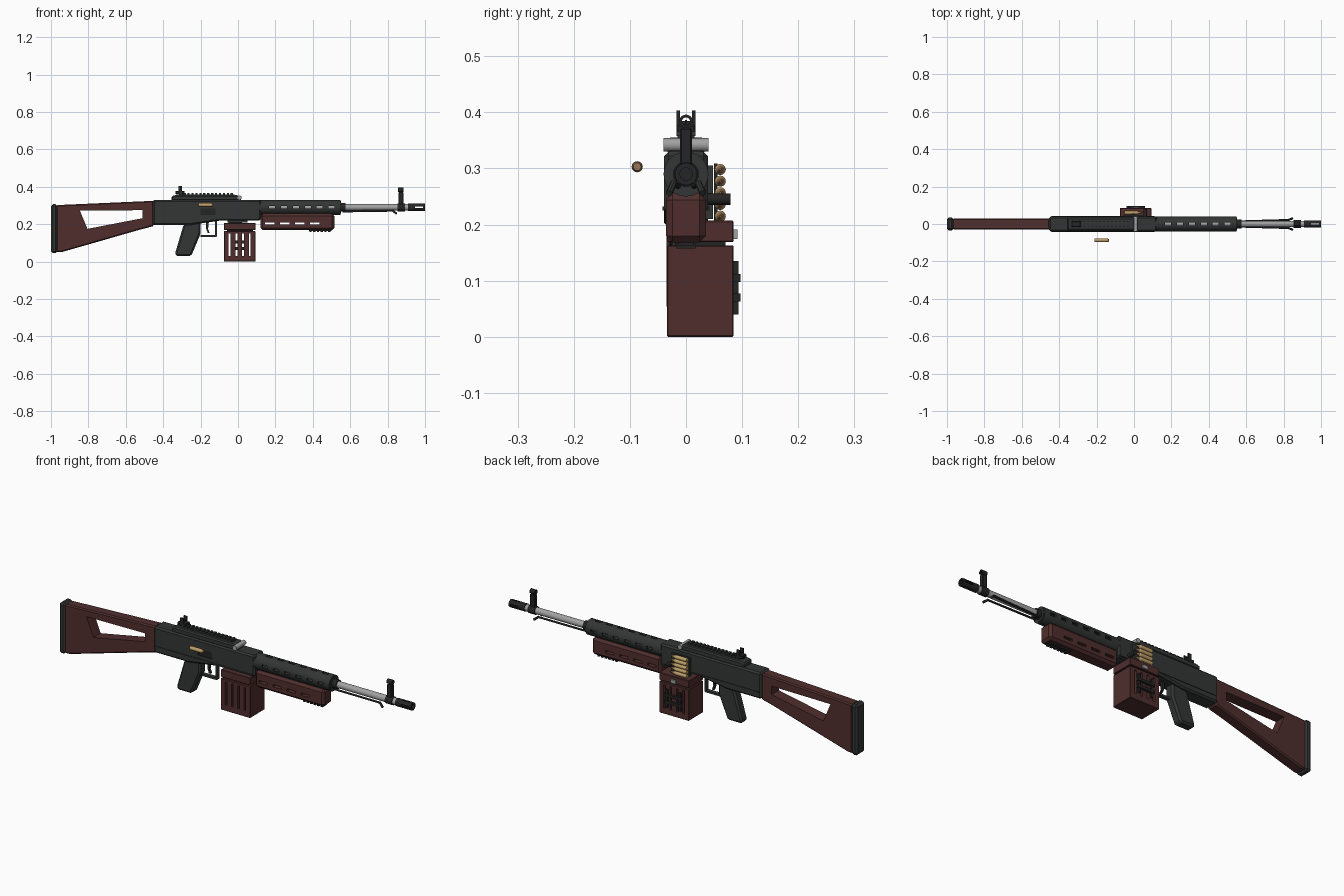
import bpy, bmesh, math
from mathutils import Vector

cube = bpy.data.objects.get("Cube")
if cube:
    bpy.data.objects.remove(cube, do_unlink=True)


def material(name, r, g, b):
    m = bpy.data.materials.new(name)
    m.use_nodes = True
    m.diffuse_color = (r, g, b, 1)
    m.node_tree.nodes["Principled BSDF"].inputs["Base Color"].default_value = (r, g, b, 1)
    return m


GUN = material("gunmetal", .033, .035, .035)
BLACK = material("black", .018, .018, .018)
RED = material("dark red", .08, .027, .027)
STEEL = material("steel", .36, .36, .36)
BRASS = material("brass", .52, .35, .14)
COPPER = material("copper", .32, .18, .10)


def finish(name, bm, mat, bevel=0, smooth=False):
    bmesh.ops.recalc_face_normals(bm, faces=bm.faces)
    mesh = bpy.data.meshes.new(name)
    bm.to_mesh(mesh)
    bm.free()
    ob = bpy.data.objects.new(name, mesh)
    bpy.context.collection.objects.link(ob)
    mesh.materials.append(mat)
    bpy.ops.object.select_all(action="DESELECT")
    ob.select_set(True)
    bpy.context.view_layer.objects.active = ob
    if bevel:
        mod = ob.modifiers.new("Bevel", "BEVEL")
        mod.width, mod.segments = bevel, 1
        bpy.ops.object.modifier_apply(modifier=mod.name)
    if smooth:
        bpy.ops.object.shade_smooth_by_angle(angle=math.radians(35))
    return ob


def box(name, x, y, z, mat, bevel=0):
    """Box from (low, high) pairs on each axis."""
    bm = bmesh.new()
    bmesh.ops.create_cube(bm, size=1)
    for v in bm.verts:
        v.co = [(r[0] + r[1]) / 2 + c * (r[1] - r[0]) for r, c in zip((x, y, z), v.co)]
    return finish(name, bm, mat, bevel)


def prism(name, outline, y, mat, bevel=0):
    """Side outline in x, z extruded between two y values."""
    bm = bmesh.new()
    face = bm.faces.new([bm.verts.new((px, y[0], pz)) for px, pz in outline])
    ext = bmesh.ops.extrude_face_region(bm, geom=[face])["geom"]
    moved = [g for g in ext if isinstance(g, bmesh.types.BMVert)]
    bmesh.ops.translate(bm, verts=moved, vec=(0, y[1] - y[0], 0))
    return finish(name, bm, mat, bevel)


def rod(name, a, b, r, mat, r2=None, sides=20):
    a, b = Vector(a), Vector(b)
    bm = bmesh.new()
    bmesh.ops.create_cone(bm, cap_ends=True, segments=sides, radius1=r,
                          radius2=r if r2 is None else r2, depth=(b - a).length)
    bm.transform(Vector((0, 0, 1)).rotation_difference(b - a).to_matrix().to_4x4())
    bmesh.ops.translate(bm, verts=bm.verts, vec=(a + b) / 2)
    return finish(name, bm, mat, smooth=True)


def cut(ob, cutters):
    for c in cutters:
        mod = ob.modifiers.new("Cut", "BOOLEAN")
        mod.operation, mod.solver, mod.object = "DIFFERENCE", "EXACT", c
        bpy.context.view_layer.objects.active = ob
        bpy.ops.object.modifier_apply(modifier=mod.name)
        bpy.data.objects.remove(c, do_unlink=True)
    return ob


AXIS = .29  # bore height

# Skeleton stock and butt pad
stock = prism("stock", [(-.97, .302), (-.45, .325), (-.45, .19), (-.52, .172), (-.945, .05), (-.97, .05)],
              (-.029, .029), RED, .006)
cut(stock, [prism("stock_hole", [(-.845, .272), (-.51, .275), (-.51, .232), (-.805, .175)],
                  (-.1, .1), RED)])
box("butt_pad", (-1, -.965), (-.035, .035), (.045, .307), GUN, .01)

# Receiver, side plates and ejection port
receiver = prism("receiver", [(-.455, .33), (.122, .33), (.122, .22), (-.09, .22), (-.26, .195), (-.455, .195)],
                 (-.039, .039), GUN, .008)
cut(receiver, [box("port_cutter", (-.2, -.12), (-.06, -.03), (.25, .285), GUN)])
box("bolt", (-.2, -.12), (-.035, -.029), (.25, .285), BLACK)
box("receiver_rib", (-.44, .11), (-.042, .042), (.225, .232), GUN)

# Top cover, hinge and toothed rail
prism("top_cover", [(-.355, .325), (-.355, .35), (-.335, .355), (.0, .355), (.02, .325)],
      (-.034, .034), GUN, .006)
rod("cover_hinge", (.008, -.04, .342), (.008, .04, .342), .012, STEEL)
box("top_rail", (-.315, -.02), (-.015, .015), (.353, .36), GUN)
for i in range(14):
    x = -.312 + i * .021
    box("rail_tooth", (x, x + .012), (-.017, .017), (.358, .366), GUN)

# Rear sight
box("rear_sight_base", (-.335, -.285), (-.017, .017), (.36, .378), BLACK, .003)
for s in (-1, 1):
    box("rear_sight_ear", (-.318, -.3), (s * .014 - .003, s * .014 + .003), (.37, .403), BLACK)
box("rear_sight_leaf", (-.312, -.306), (-.012, .012), (.375, .385), BLACK)

# Grip, trigger and guard
prism("grip", [(-.29, .2), (-.2, .215), (-.2, .15), (-.25, .03), (-.335, .03), (-.333, .055)],
      (-.025, .025), GUN, .009)
box("guard_bottom", (-.2, -.115), (-.01, .01), (.132, .142), GUN)
box("guard_front", (-.122, -.112), (-.01, .01), (.135, .222), GUN)
prism("trigger", [(-.172, .22), (-.155, .22), (-.16, .175), (-.152, .153), (-.162, .153), (-.17, .175)],
      (-.006, .006), BLACK)

# Slotted barrel shroud
shroud = rod("barrel_shroud", (.11, 0, AXIS), (.548, 0, AXIS), .04, GUN, sides=24)
cutters = [rod("bore_cutter", (.13, 0, AXIS), (.6, 0, AXIS), .031, GUN, sides=24)]
for i in range(6):
    x = .165 + i * .064
    cutters.append(box("side_slot", (x, x + .032), (-.1, .1), (AXIS - .007, AXIS + .007), GUN))
    cutters.append(box("top_slot", (x, x + .032), (-.007, .007), (AXIS, .4), GUN))
cut(shroud, cutters)
rod("shroud_cap", (.535, 0, AXIS), (.55, 0, AXIS), .034, GUN)

# Lower handguard with vents right through, and accessory rail
guard = box("lower_handguard", (.12, .515), (-.036, .036), (.168, .256), RED, .012)
cut(guard, [box("vent", (x, x + .05), (-.1, .1), (.198, .21), RED)
            for x in (.145, .225, .305, .385)])
box("lower_rail", (.38, .5), (-.014, .014), (.163, .172), BLACK)
for i in range(6):
    box("lower_rail_tooth", (.382 + i * .02, .394 + i * .02), (-.017, .017), (.157, .166), BLACK)

# Barrel, collars, muzzle
rod("barrel", (.12, 0, AXIS), (.93, 0, AXIS), .017, STEEL)
rod("barrel_collar", (.55, 0, AXIS), (.575, 0, AXIS), .023, BLACK)
muzzle = rod("muzzle", (.91, 0, AXIS), (1, 0, AXIS), .02, BLACK)
cut(muzzle, [rod("muzzle_bore", (.935, 0, AXIS), (1.1, 0, AXIS), .011, BLACK),
             box("muzzle_slot_side", (.945, .99), (-.1, .1), (AXIS - .004, AXIS + .004), BLACK),
             box("muzzle_slot_top", (.945, .99), (-.004, .004), (.2, .4), BLACK)])

# Front sight
rod("front_sight_band", (.852, 0, AXIS), (.892, 0, AXIS), .021, BLACK)
box("front_sight_post", (.858, .884), (-.011, .011), (.3, .372), BLACK, .003)
hood = rod("front_sight_hood", (.856, 0, .384), (.886, 0, .384), .012, BLACK)
cut(hood, [rod("hood_bore", (.8, 0, .384), (.95, 0, .384), .007, BLACK)])
box("front_sight_pin", (.869, .873), (-.0015, .0015), (.37, .386), BLACK)

# Folded bipod legs
for s in (-1, 1):
    rod("bipod_leg", (.56, s * .014, .268), (.83, s * .022, .272), .005, GUN, sides=8)
    rod("bipod_foot", (.825, s * .022, .274), (.848, s * .03, .256), .006, GUN, sides=8)

# Box magazine with slots, lid, latch
magazine = box("magazine", (-.075, .093), (-.034, .085), (0, .163), RED, .002)
cut(magazine, [box("magazine_slot", (x - .005, x + .005), (-.1, .2), (.03, .15), RED)
               for x in (-.045, -.009, .027, .063)])
box("magazine_lid", (-.075, .093), (-.034, .085), (.169, .207), RED, .002)
box("magazine_neck", (-.06, .08), (-.02, .07), (.16, .172), BLACK)
for z in (.07, .105):
    box("latch_bar", (-.04, .058), (.084, .097), (z - .007, z + .007), BLACK)
for x in (-.028, .046):
    box("latch_upright", (x - .005, x + .005), (.084, .094), (.04, .135), BLACK)
box("lid_button", (-.005, .025), (.084, .092), (.174, .191), STEEL)


# Cartridges: a feeding stack and one ejected
def cartridge(x, y, z):
    rod("case", (x, y, z), (x + .065, y, z), .01, BRASS, sides=12)
    rod("case_neck", (x + .065, y, z), (x + .073, y, z), .01, BRASS, .007, 12)
    rod("bullet_tip", (x + .073, y, z), (x + .097, y, z), .007, COPPER, .002, 12)


for i in range(5):
    z = .215 + i * .0208
    cartridge(-.05, .061, z)
    box("belt_link", (-.012, .004), (.05, .056), (z - .011, z + .011), BLACK)
box("feed_tray", (-.055, .05), (.035, .048), (.21, .305), GUN)
rod("feed_knob", (.06, .035, .245), (.06, .079, .245), .01, BLACK)

rod("ejected_case", (-.21, -.087, .303), (-.142, -.087, .303), .01, BRASS, sides=12)
rod("ejected_tip", (-.142, -.087, .303), (-.134, -.087, .303), .009, COPPER, .007, 12)
